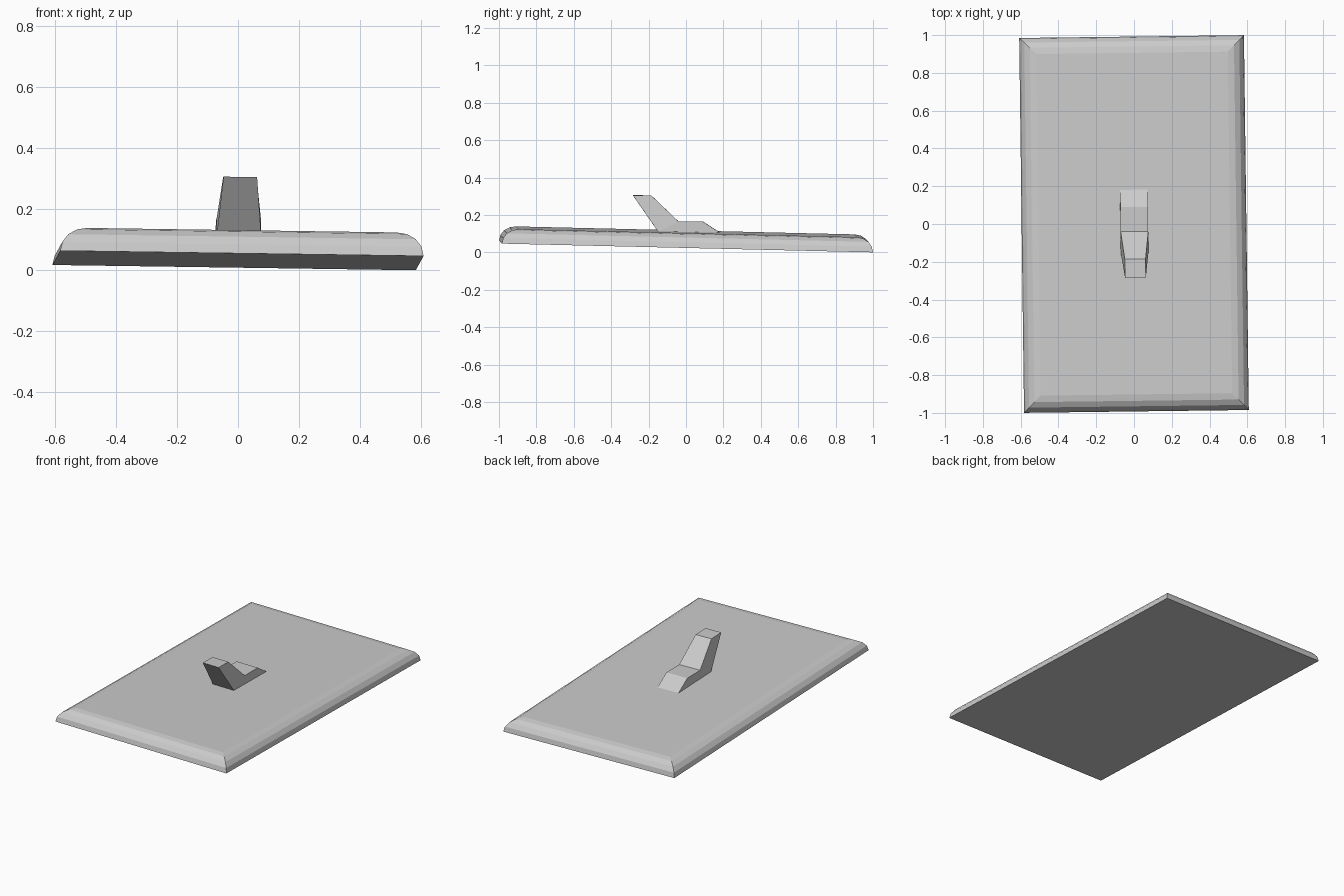
import bpy, bmesh, math
from mathutils import Matrix, Euler

if "Cube" in bpy.data.objects:
    bpy.data.objects.remove(bpy.data.objects["Cube"])

# Whole switch leans very slightly on its bed
TILT = Matrix.Translation((0, 0, 0.032)) @ Euler((-0.0235, 0.0145, 0.0126)).to_matrix().to_4x4()


def finish(name, bm):
    bmesh.ops.recalc_face_normals(bm, faces=bm.faces)
    bm.transform(TILT)
    mesh = bpy.data.meshes.new(name)
    bm.to_mesh(mesh)
    bm.free()
    obj = bpy.data.objects.new(name, mesh)
    bpy.context.collection.objects.link(obj)
    return obj


# Wall plate: stacked rectangles following a rounded, mitred rim
HX, HY, THICK, RIM, STEPS = 0.595, 0.9925, 0.078, 0.088, 4
bm = bmesh.new()
rings = []
for i in range(STEPS + 1):
    a = math.pi / 2 * i / STEPS
    inset, z = RIM * (1 - math.cos(a)), THICK * math.sin(a)
    x, y = HX - inset, HY - inset
    rings.append([bm.verts.new((sx * x, sy * y, z))
                  for sx, sy in ((-1, -1), (1, -1), (1, 1), (-1, 1))])
for lo, hi in zip(rings, rings[1:]):
    for k in range(4):
        n = (k + 1) % 4
        bm.faces.new((lo[k], lo[n], hi[n], hi[k]))
bm.faces.new(rings[0][::-1])
bm.faces.new(rings[-1])
finish("wall_plate", bm)

# Toggle: side profile as (y, z, half width), narrowing to the tip
profile = [(-0.152, 0.076, 0.073), (-0.291, 0.267, 0.055), (-0.191, 0.267, 0.055),
           (-0.043, 0.132, 0.073), (0.087, 0.135, 0.073), (0.183, 0.076, 0.073)]
bm = bmesh.new()
left, right = [[bm.verts.new((s * w, y, z)) for y, z, w in profile] for s in (-1, 1)]
for k in range(len(profile)):
    n = (k + 1) % len(profile)
    bm.faces.new((left[k], left[n], right[n], right[k]))
# side faces split at the kink so they stay flat
for side in (left, right):
    bm.faces.new((side[0], side[1], side[2], side[3]))
    bm.faces.new((side[0], side[3], side[4], side[5]))
finish("toggle_lever", bm)
